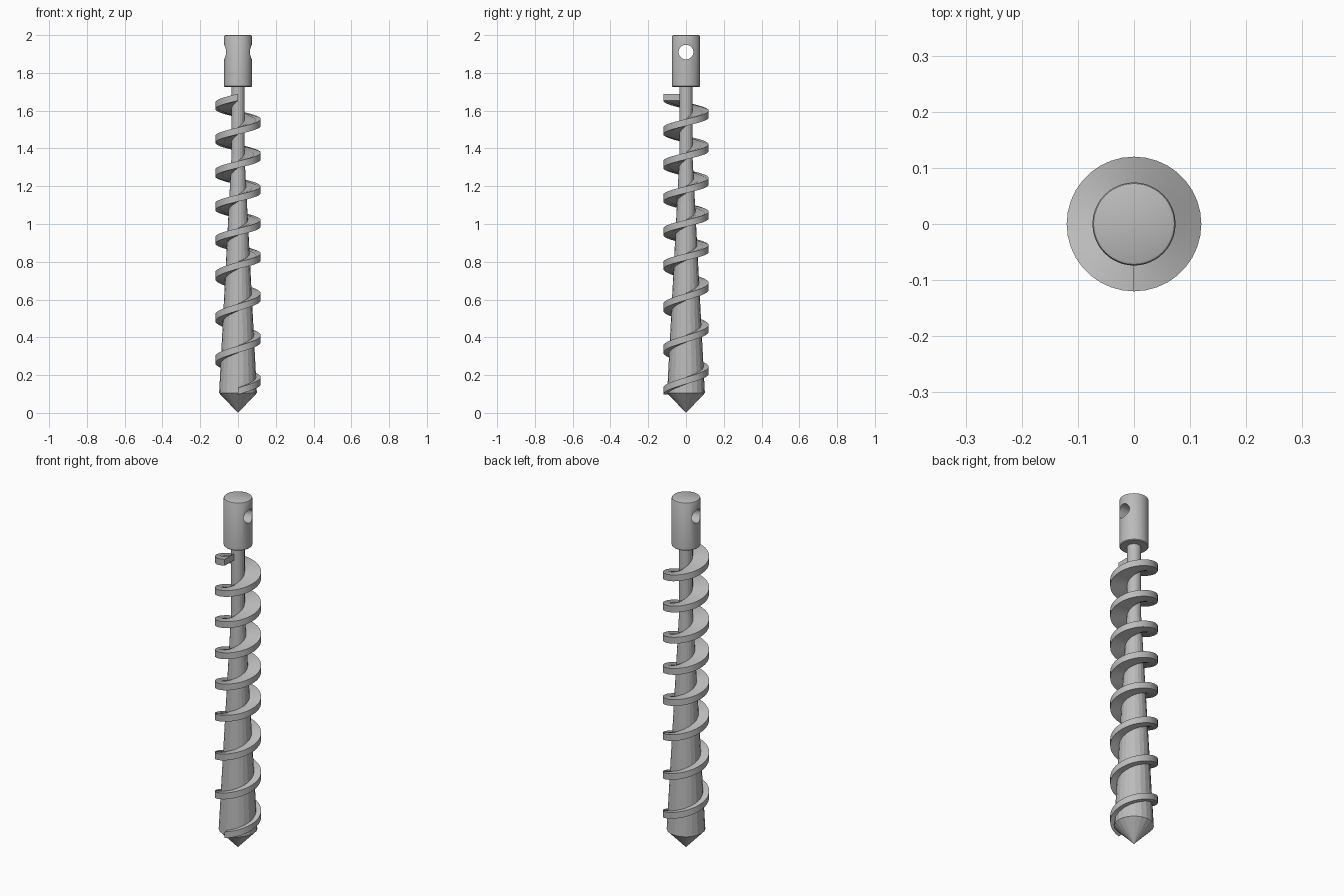
import bpy
import bmesh
from math import sin, cos, tau, radians

if "Cube" in bpy.data.objects:
    bpy.data.objects.remove(bpy.data.objects["Cube"], do_unlink=True)

steel = bpy.data.materials.new("grey steel")
steel.use_nodes = True
GREY = (0.5, 0.5, 0.5, 1)
steel.diffuse_color = GREY
steel.node_tree.nodes["Principled BSDF"].inputs["Base Color"].default_value = GREY


def finish(name, bm, smooth=True):
    """Turn a bmesh into a named, shaded object."""
    bmesh.ops.recalc_face_normals(bm, faces=bm.faces)
    mesh = bpy.data.meshes.new(name)
    bm.to_mesh(mesh)
    bm.free()
    mesh.materials.append(steel)
    obj = bpy.data.objects.new(name, mesh)
    bpy.context.collection.objects.link(obj)
    if smooth:
        shade(obj)
    return obj


def shade(obj):
    bpy.ops.object.select_all(action="DESELECT")
    obj.select_set(True)
    bpy.context.view_layer.objects.active = obj
    bpy.ops.object.shade_smooth_by_angle(angle=radians(30))


def lathe(name, profile, sides, smooth=True):
    """Spin (radius, z) points around z; the ends are capped."""
    bm = bmesh.new()
    rings = [[bm.verts.new((r * cos(tau * i / sides), r * sin(tau * i / sides), z))
              for i in range(sides)] for r, z in profile]
    for low, high in zip(rings, rings[1:]):
        for i in range(sides):
            j = (i + 1) % sides
            bm.faces.new((low[i], low[j], high[j], high[i]))
    bm.faces.new(rings[0])
    bm.faces.new(rings[-1])
    bmesh.ops.remove_doubles(bm, verts=bm.verts, dist=0.0001)
    return finish(name, bm, smooth)


# Pointed tip, tapered core and straight neck
lathe("tapered_core", [(0.00001, 0), (0.1, 0.105), (0.035, 1.35), (0.035, 1.74)], 20, False)

# Drive shank with softened rims and a cross hole
shank = lathe("drive_shank", [(0.07, 1.726), (0.074, 1.73), (0.074, 1.994),
                              (0.072, 1.998), (0.068, 2.0)], 48, False)
bm = bmesh.new()
bmesh.ops.create_cone(bm, cap_ends=True, segments=32, radius1=0.039, radius2=0.039, depth=0.4)
cutter = finish("hole_cutter", bm, False)
cutter.rotation_euler = (0, radians(90), 0)
cutter.location = (0, 0, 1.91)
cutter.hide_render = True
hole = shank.modifiers.new("pin_hole", "BOOLEAN")
hole.operation = "DIFFERENCE"
hole.solver = "EXACT"
hole.object = cutter
bpy.ops.object.select_all(action="DESELECT")
shank.select_set(True)
bpy.context.view_layer.objects.active = shank
bpy.ops.object.modifier_apply(modifier="pin_hole")
bpy.data.objects.remove(cutter, do_unlink=True)
shade(shank)

# Spiral flight: wide pitch for the lower turns, tighter above
STEPS, TURNS, WIDE_TURNS = 36, 8, 3
WIDE, TIGHT, START = 0.222, 0.178, 0.115
INNER, OUTER, HALF = 0.03, 0.12, 0.018
bm = bmesh.new()
sections = []
for k in range(STEPS * TURNS + 1):
    turn = k / STEPS
    z = START + WIDE * min(turn, WIDE_TURNS) + TIGHT * max(turn - WIDE_TURNS, 0)
    x, y = sin(tau * turn), -cos(tau * turn)
    sections.append([bm.verts.new((r * x, r * y, z + h)) for r, h in
                     ((INNER, -HALF), (OUTER, -HALF), (OUTER, HALF), (INNER, HALF))])
for a, b in zip(sections, sections[1:]):
    for i in range(4):
        j = (i + 1) % 4
        bm.faces.new((a[i], a[j], b[j], b[i]))
bm.faces.new(sections[0])
bm.faces.new(sections[-1])
finish("spiral_flight", bm)
